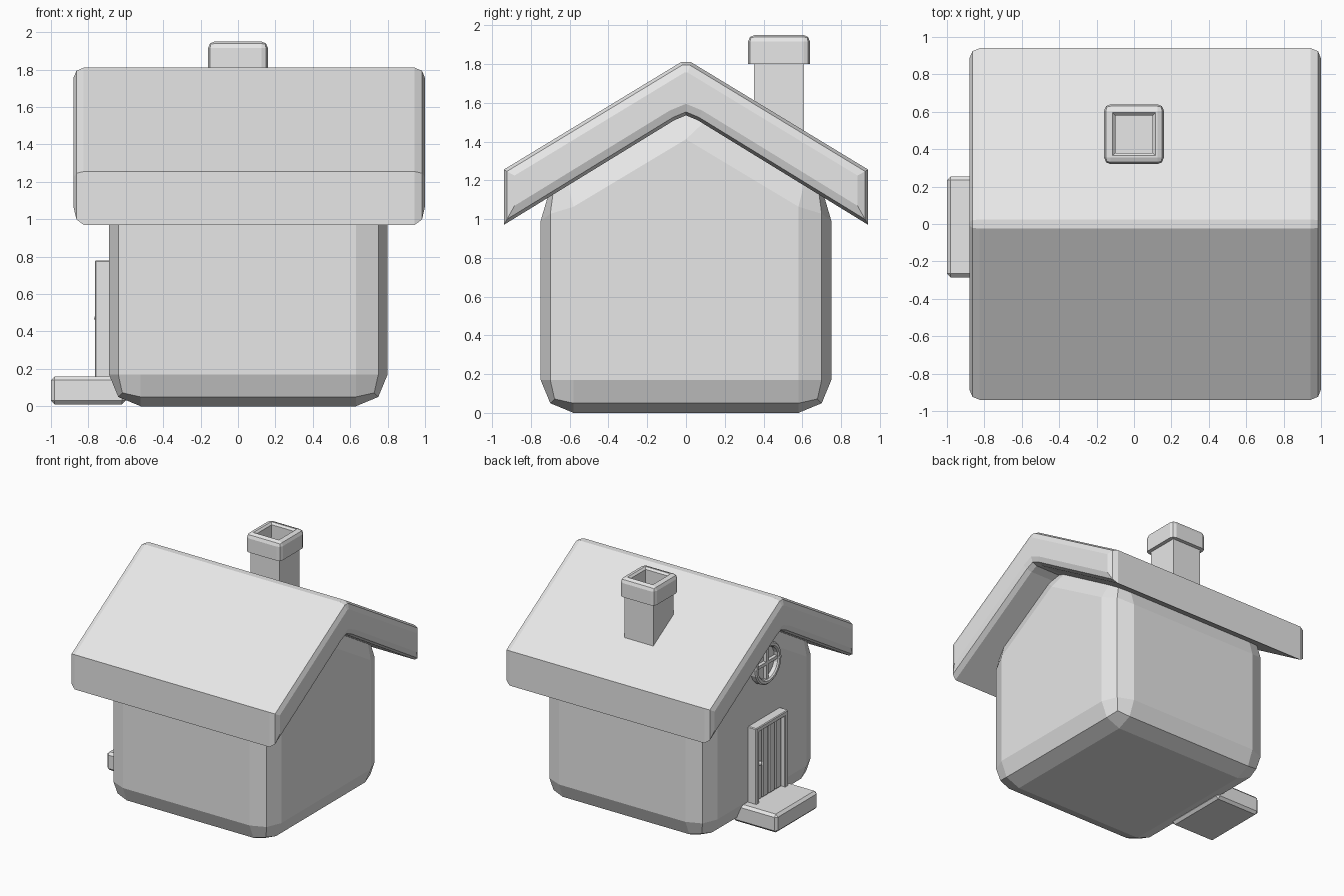
import bpy, bmesh, math
from mathutils import Matrix

cube = bpy.data.objects.get("Cube")
if cube:
    bpy.data.objects.remove(cube, do_unlink=True)

GREY = (0.8, 0.8, 0.8, 1)
plaster = bpy.data.materials.new("plain_grey")
plaster.use_nodes = True
plaster.diffuse_color = GREY
plaster.node_tree.nodes["Principled BSDF"].inputs["Base Color"].default_value = GREY


def finish(name, bm):
    bmesh.ops.recalc_face_normals(bm, faces=bm.faces[:])
    mesh = bpy.data.meshes.new(name)
    bm.to_mesh(mesh)
    bm.free()
    mesh.materials.append(plaster)
    obj = bpy.data.objects.new(name, mesh)
    bpy.context.collection.objects.link(obj)
    return obj


def bevel(bm, edges, width, segments):
    bmesh.ops.bevel(bm, geom=edges, offset=width, segments=segments,
                    affect='EDGES', profile=0.5, clamp_overlap=True)


def prism(profile, x0, x1):
    """Extrude a (y, z) outline along x."""
    bm = bmesh.new()
    face = bm.faces.new([bm.verts.new((x0, y, z)) for y, z in profile])
    out = bmesh.ops.extrude_face_region(bm, geom=[face])
    for v in out["geom"]:
        if isinstance(v, bmesh.types.BMVert):
            v.co.x = x1
    return bm


def box(name, x, y, z, width=0, segments=1):
    bm = prism([(y[0], z[0]), (y[1], z[0]), (y[1], z[1]), (y[0], z[1])], *x)
    if width:
        bevel(bm, bm.edges[:], width, segments)
    return finish(name, bm)


def square_loft(rings, cy, closed):
    """Skin square rings given as (half width, height)."""
    bm = bmesh.new()
    loops = [[bm.verts.new((sx * h, cy + sy * h, z))
              for sx, sy in ((-1, -1), (1, -1), (1, 1), (-1, 1))] for h, z in rings]
    pairs = list(zip(loops, loops[1:]))
    if closed:
        pairs.append((loops[-1], loops[0]))
    else:
        bm.faces.new(loops[0])
        bm.faces.new(loops[-1])
    for a, b in pairs:
        for i in range(4):
            j = (i + 1) % 4
            bm.faces.new((a[i], a[j], b[j], b[i]))
    return bm


# Walls: gabled block with wide two-step bevels
bm = prism([(-0.75, 0), (0.75, 0), (0.75, 1.16), (0, 1.61), (-0.75, 1.16)], -0.69, 0.80)
bevel(bm, bm.edges[:], 0.17, 2)
finish("house_walls", bm)

# Roof: thick chevron with softened gable rims
half = [(0.94, 0.97), (0.94, 1.255), (0.025, 1.81)]
under = [(-0.06, 1.51), (0, 1.535), (0.06, 1.51)]
bm = prism(half + [(-y, z) for y, z in reversed(half)] + under, -0.88, 1.0)
rim = [e for e in bm.edges if abs(e.verts[0].co.x - e.verts[1].co.x) < 0.01]
bevel(bm, rim, 0.055, 2)
finish("roof", bm)

# Chimney: hollow shaft and bevelled cap
CY = 0.48
finish("chimney_shaft", square_loft(
    [(0.13, 1.35), (0.13, 1.82), (0.115, 1.82), (0.115, 1.65)], CY, False))
bm = square_loft([(0.16, 1.80), (0.16, 1.95), (0.115, 1.95), (0.10, 1.935),
                  (0.10, 1.64), (0.115, 1.64), (0.115, 1.80)], CY, True)
outer = [e for e in bm.edges
         if all(abs(v.co.x) > 0.15 for v in e.verts)
         and max(v.co.z for v in e.verts) > 1.9]
bevel(bm, outer, 0.035, 2)
finish("chimney_cap", bm)

# Doorstep
box("doorstep", (-1.0, -0.6), (-0.285, 0.255), (0.01, 0.16), 0.02)

# Door: frame, backing, planks and knob
D0, D1, TOP, RAIL = -0.235, 0.18, 0.78, 0.04
FRAME_X = (-0.765, -0.66)
box("door_frame_right", FRAME_X, (D0, D0 + RAIL), (0.15, TOP), 0.006)
box("door_frame_left", FRAME_X, (D1 - RAIL, D1), (0.15, TOP), 0.006)
box("door_frame_top", FRAME_X, (D0, D1), (TOP - RAIL, TOP), 0.006)
box("door_backing", (-0.71, -0.66), (D0 + 0.02, D1 - 0.02), (0.15, TOP - 0.02))
step = (D1 - D0 - 2 * RAIL) / 4
for i in range(4):
    y = D0 + RAIL + i * step
    box(f"door_plank_{i + 1}", (-0.735, -0.68), (y + 0.005, y + step - 0.005),
        (0.16, TOP - RAIL), 0.008)
bm = bmesh.new()
bmesh.ops.create_uvsphere(bm, u_segments=10, v_segments=6, radius=0.018)
bmesh.ops.translate(bm, verts=bm.verts[:], vec=(-0.752, 0.115, 0.47))
finish("door_knob", bm)

# Round gable window: ring, glass and crossed bars
WY, WZ, SIDES = -0.02, 1.235, 20
section = [(0.17, -0.66), (0.17, -0.73), (0.16, -0.74), (0.14, -0.74),
           (0.13, -0.73), (0.13, -0.66)]
bm = bmesh.new()
rings = []
for i in range(SIDES):
    a = math.tau * i / SIDES
    rings.append([bm.verts.new((x, WY + r * math.cos(a), WZ + r * math.sin(a)))
                  for r, x in section])
for i in range(SIDES):
    a, b = rings[i], rings[(i + 1) % SIDES]
    for k in range(len(section)):
        m = (k + 1) % len(section)
        bm.faces.new((a[k], a[m], b[m], b[k]))
finish("window_frame", bm)

bm = bmesh.new()
bmesh.ops.create_cone(bm, cap_ends=True, segments=SIDES, radius1=0.135, radius2=0.135,
                      depth=0.04, matrix=Matrix.Translation((-0.677, WY, WZ))
                      @ Matrix.Rotation(math.pi / 2, 4, 'Y'))
finish("window_glass", bm)
BAR_X, LONG, THIN = (-0.725, -0.68), 0.14, 0.013
box("window_bar_upright", BAR_X, (WY - THIN, WY + THIN), (WZ - LONG, WZ + LONG))
box("window_bar_level", BAR_X, (WY - LONG, WY + LONG), (WZ - THIN, WZ + THIN))
